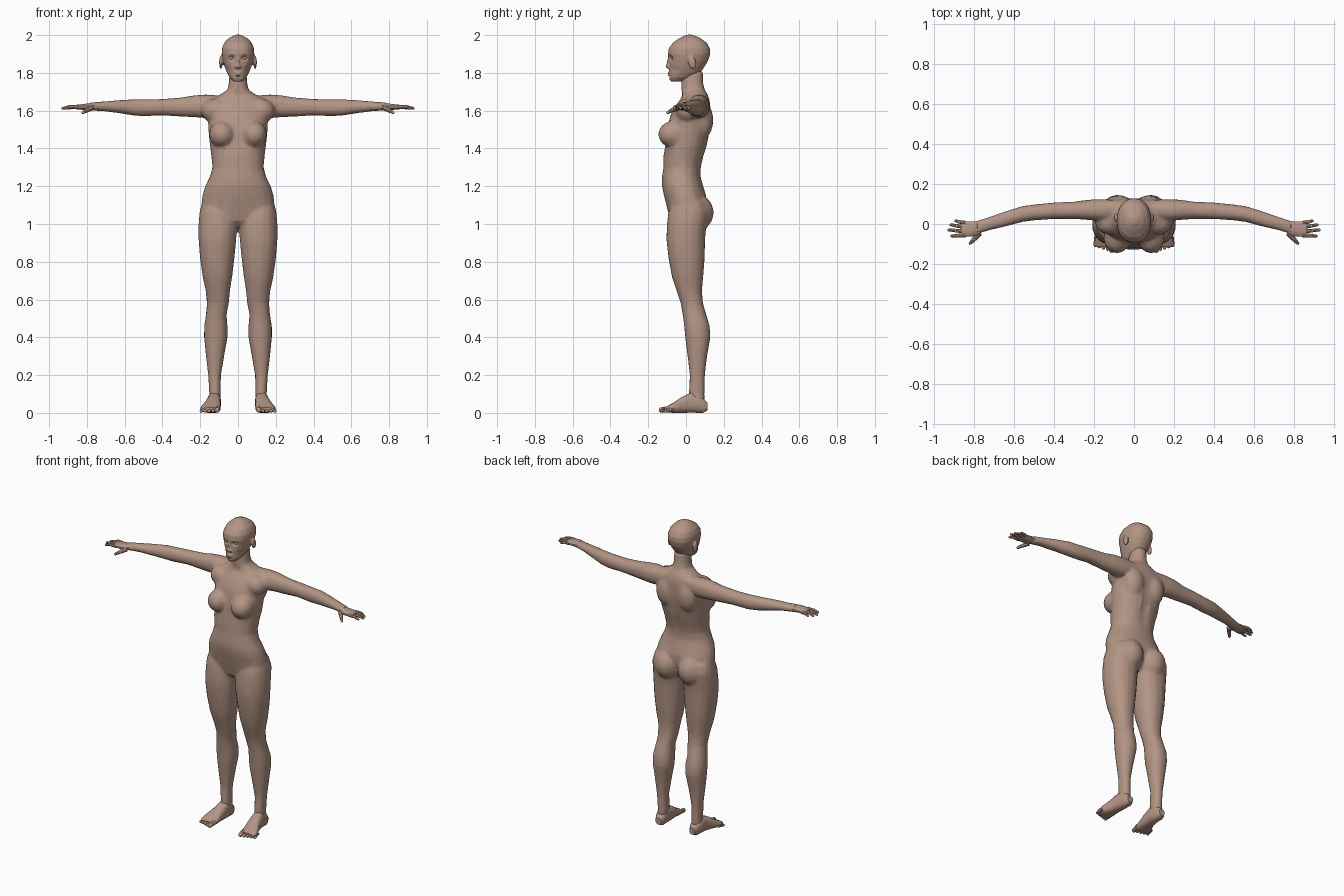
import bpy
import bmesh
import math
from mathutils import Matrix, Vector

cube = bpy.data.objects.get("Cube")
if cube:
    bpy.data.objects.remove(cube, do_unlink=True)

# One skin colour for the whole figure
skin = bpy.data.materials.new("skin")
skin.use_nodes = True
skin_colour = (.45, .30, .235, 1)
skin.diffuse_color = skin_colour
for node in skin.node_tree.nodes:
    if node.type == "BSDF_PRINCIPLED":
        node.inputs["Base Color"].default_value = skin_colour
        node.inputs["Roughness"].default_value = .7


def tube(bm, axis, rings, sides=16, power=2.2):
    """Capped loft; each ring is position, then low and high on the other two axes."""
    loops = []
    for position, a_low, a_high, b_low, b_high in rings:
        loop = []
        for step in range(sides):
            angle = math.tau * (step + .5) / sides
            c, s = math.cos(angle), math.sin(angle)
            c = math.copysign(abs(c) ** (2 / power), c)
            s = math.copysign(abs(s) ** (2 / power), s)
            point = [(a_low + a_high) / 2 + c * (a_high - a_low) / 2,
                     (b_low + b_high) / 2 + s * (b_high - b_low) / 2]
            point.insert(axis, position)
            loop.append(bm.verts.new(point))
        loops.append(loop)
    for lower, upper in zip(loops, loops[1:]):
        for i in range(sides):
            j = (i + 1) % sides
            bm.faces.new((lower[i], lower[j], upper[j], upper[i]))
    bm.faces.new(loops[0][::-1])
    bm.faces.new(loops[-1])


def symmetric(rings):
    """Turn position, half width, front, back into full rings."""
    return [(z, -half, half, front, back) for z, half, front, back in rings]


def ball(bm, centre, radii, tilt=0):
    matrix = (Matrix.Translation(centre) @ Matrix.Rotation(tilt, 4, "X")
              @ Matrix.Diagonal((*radii, 1)))
    bmesh.ops.create_uvsphere(bm, u_segments=16, v_segments=10, radius=1, matrix=matrix)


def digit(bm, points, thick, thin):
    """Tapered finger or toe through a few joints, with a rounded tip."""
    points = [Vector(p) for p in points]
    count = len(points) - 1
    for i, (start, end) in enumerate(zip(points, points[1:])):
        wide = thick + (thin - thick) * i / count
        narrow = thick + (thin - thick) * (i + 1) / count
        direction = end - start
        turn = direction.to_track_quat("Z", "Y").to_matrix().to_4x4()
        bmesh.ops.create_cone(bm, cap_ends=True, segments=8, radius1=wide,
                              radius2=narrow, depth=direction.length,
                              matrix=Matrix.Translation((start + end) / 2) @ turn)
        ball(bm, end, (narrow, narrow, narrow))


def mirror(bm):
    """Copy everything built so far to the other side."""
    copy = bmesh.ops.duplicate(bm, geom=bm.verts[:] + bm.edges[:] + bm.faces[:])["geom"]
    for item in copy:
        if isinstance(item, bmesh.types.BMVert):
            item.co.x = -item.co.x


def dent(mesh, centre, radii, push):
    """Soft hollow, alike on both sides."""
    for vert in mesh.vertices:
        offset = Vector((abs(vert.co.x), vert.co.y, vert.co.z)) - Vector(centre)
        distance = sum((o / r) ** 2 for o, r in zip(offset, radii))
        if distance < 1:
            vert.co.y += push * (1 - distance) ** 2


def finish(name, bm, voxel=0, keep=1, dents=(), crease=35):
    """Make the object; a voxel size fuses its overlapping parts into one skin."""
    bmesh.ops.recalc_face_normals(bm, faces=bm.faces[:])
    mesh = bpy.data.meshes.new(name)
    bm.to_mesh(mesh)
    bm.free()
    thing = bpy.data.objects.new(name, mesh)
    bpy.context.scene.collection.objects.link(thing)
    if voxel:
        fuse = thing.modifiers.new("fuse", "REMESH")
        fuse.mode = "VOXEL"
        fuse.voxel_size = voxel
        relax = thing.modifiers.new("relax", "SMOOTH")
        relax.iterations = 4
        if keep < 1:
            thing.modifiers.new("facets", "DECIMATE").ratio = keep
        graph = bpy.context.evaluated_depsgraph_get()
        mesh = bpy.data.meshes.new_from_object(thing.evaluated_get(graph))
        thing.modifiers.clear()
        thing.data = mesh
    for hollow in dents:
        dent(mesh, *hollow)
    mesh.materials.clear()
    mesh.materials.append(skin)
    for other in bpy.context.view_layer.objects:
        other.select_set(other == thing)
    bpy.context.view_layer.objects.active = thing
    bpy.ops.object.shade_smooth_by_angle(angle=math.radians(crease))


# Body: legs, arms and rounded masses on one side, mirrored, then the trunk
body = bmesh.new()
tube(body, 2, [
    (.05, .09, .155, .02, .1), (.1, .092, .152, .015, .098), (.2, .09, .158, .02, .1),
    (.3, .073, .17, .008, .112), (.4, .055, .18, -.005, .13), (.46, .055, .18, -.01, .126),
    (.52, .06, .17, -.018, .108), (.58, .048, .165, -.028, .09),
    (.65, .042, .172, -.052, .085), (.72, .03, .188, -.075, .092),
    (.82, .018, .202, -.094, .1), (.92, .008, .21, -.105, .102),
    (1, .003, .21, -.102, .11), (1.06, .02, .205, -.095, .12), (1.12, .04, .19, -.07, .1)])
tube(body, 0, [
    (.08, .03, .12, 1.59, 1.68), (.17, .015, .125, 1.56, 1.686), (.23, .02, .122, 1.565, 1.682),
    (.3, .025, .112, 1.568, 1.67), (.4, .025, .108, 1.575, 1.662), (.5, .018, .098, 1.57, 1.66),
    (.56, .01, .09, 1.575, 1.66), (.64, -.012, .065, 1.588, 1.655),
    (.72, -.03, .037, 1.598, 1.648), (.79, -.052, .015, 1.6, 1.643)])
ball(body, (.085, -.07, 1.475), (.068, .077, .07))    # breast
ball(body, (.12, .01, 1.6), (.075, .065, .065))       # chest muscle
ball(body, (.075, .085, 1.55), (.07, .06, .1))        # shoulder blade
ball(body, (.085, .052, 1.06), (.085, .095, .1))      # buttock
mirror(body)
tube(body, 2, symmetric([
    (.985, .05, -.05, .05), (1.02, .17, -.085, .085), (1.1, .195, -.105, .105),
    (1.15, .19, -.118, .108), (1.2, .175, -.128, .092), (1.25, .15, -.128, .078),
    (1.3, .136, -.12, .08), (1.36, .142, -.12, .095), (1.42, .15, -.11, .115),
    (1.5, .158, -.1, .128), (1.57, .16, -.085, .13), (1.62, .165, -.06, .13),
    (1.66, .14, -.03, .125), (1.685, .095, -.022, .115), (1.71, .056, -.025, .1),
    (1.75, .048, -.025, .09), (1.81, .045, -.02, .09)]), sides=20)
finish("body", body, voxel=.009, keep=.13, crease=25, dents=[
    ((0, .11, 1.42), (.04, .08, .24), -.015),         # spine furrow
    ((0, -.13, 1.22), (.02, .05, .025), .012),        # navel
    ((0, -.03, 1.675), (.03, .05, .03), .01)])        # throat notch

# Head: skull, nose, lips, ears
head = bmesh.new()
ball(head, (.091, .032, 1.855), (.009, .021, .036), tilt=.2)
ball(head, (.012, -.092, 1.832), (.009, .011, .008))
mirror(head)
tube(head, 2, symmetric([
    (1.755, .025, -.083, -.02), (1.775, .045, -.092, .04), (1.8, .058, -.09, .075),
    (1.835, .072, -.09, .1), (1.865, .081, -.09, .118), (1.9, .087, -.096, .129),
    (1.93, .085, -.092, .127), (1.96, .073, -.07, .11), (1.985, .048, -.033, .075),
    (2.002, .015, .002, .035)]), sides=24)
tube(head, 2, symmetric([
    (1.823, .008, -.1, -.06), (1.833, .012, -.111, -.06), (1.85, .009, -.104, -.06),
    (1.885, .008, -.096, -.06)]))
ball(head, (0, -.083, 1.801), (.024, .016, .006))
ball(head, (0, -.081, 1.79), (.021, .017, .007))
finish("head", head, voxel=.005, dents=[
    ((.034, -.085, 1.88), (.026, .04, .02), .014),    # eye sockets
    ((0, -.095, 1.779), (.03, .03, .01), .006),       # chin crease
    ((.052, -.06, 1.815), (.025, .05, .03), .006)])   # cheeks

eyes = bmesh.new()
ball(eyes, (.034, -.063, 1.88), (.016, .016, .011))
mirror(eyes)
finish("eyes", eyes)

# Hands: palm, four fingers, thumb
hands = bmesh.new()
tube(hands, 0, [
    (.75, -.036, .022, 1.604, 1.641), (.8, -.062, .014, 1.602, 1.638),
    (.85, -.066, .015, 1.606, 1.632), (.865, -.06, .01, 1.61, 1.629)], sides=12)
for base, tip, reach in ((.005, .016, .9), (-.015, -.004, .925),
                         (-.036, -.03, .935), (-.056, -.06, .92)):
    digit(hands, [(.845, base, 1.619), ((.85 + reach) / 2, (base + tip) / 2, 1.62),
                  (reach - .007, tip, 1.612)], .011, .007)
digit(hands, [(.775, -.045, 1.614), (.8, -.075, 1.602), (.82, -.096, 1.59)], .015, .008)
mirror(hands)
finish("hands", hands)

# Feet: sole and instep, five toes fanned outwards
feet = bmesh.new()
tube(feet, 1, [
    (.113, .103, .142, .012, .055), (.09, .092, .155, 0, .08), (.03, .09, .16, 0, .11),
    (-.03, .092, .175, 0, .08), (-.07, .092, .195, 0, .052),
    (-.1, .094, .2, .002, .036), (-.115, .1, .19, .005, .028)], power=2.6)
for toe in range(5):
    x = .111 + toe * .021
    size = .015 if toe == 0 else .011 - toe * .0005
    end = -.131 + toe * .006
    digit(feet, [(x - .004, -.085 + toe * .005, size + .008), (x, end, size)],
          size, size * .9)
mirror(feet)
finish("feet", feet)
